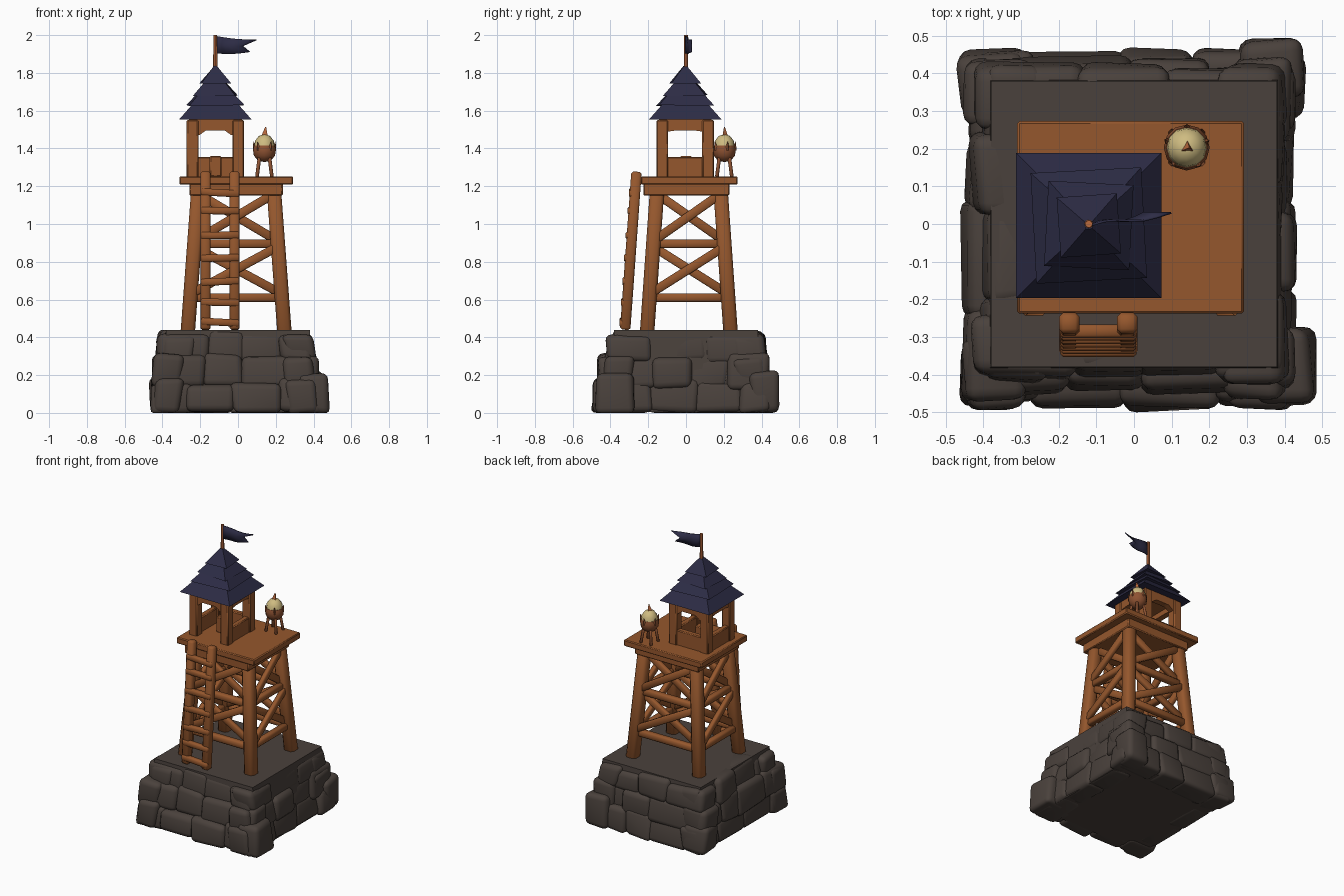
import bpy, bmesh, math, random
from mathutils import Vector, Matrix

random.seed(23)
if "Cube" in bpy.data.objects:
    bpy.data.objects.remove(bpy.data.objects["Cube"])


def material(name, color):
    m = bpy.data.materials.new(name)
    m.use_nodes = True
    rgba = (*color, 1)
    m.diffuse_color = rgba
    bsdf = next(n for n in m.node_tree.nodes if n.type == 'BSDF_PRINCIPLED')
    bsdf.inputs["Base Color"].default_value = rgba
    return m


WOOD = material("wood", (0.30, 0.095, 0.026))
STONE = material("dark_stone", (0.068, 0.053, 0.045))
ROOF = material("navy_shingle", (0.026, 0.025, 0.060))
STRAW = material("straw", (0.62, 0.50, 0.22))
CLAY = material("brazier_brown", (0.27, 0.085, 0.032))
FLAME = material("flame_orange", (0.50, 0.145, 0.048))


def finish(name, bm, mat, angle=40):
    """Store a bmesh as an object, smooth except at sharp edges."""
    bmesh.ops.recalc_face_normals(bm, faces=bm.faces)
    for f in bm.faces:
        f.smooth = True
    for e in bm.edges:
        e.smooth = e.calc_face_angle(0) < math.radians(angle)
    me = bpy.data.meshes.new(name)
    bm.to_mesh(me)
    bm.free()
    me.materials.append(mat)
    ob = bpy.data.objects.new(name, me)
    bpy.context.collection.objects.link(ob)
    return ob


def bevel(bm, width, segments=1):
    bmesh.ops.bevel(bm, geom=list(bm.edges), offset=width, segments=segments,
                    affect='EDGES', profile=0.5)


def box(name, lo, hi, mat=WOOD, edge=0.006):
    lo, hi = Vector(lo), Vector(hi)
    bm = bmesh.new()
    bmesh.ops.create_cube(bm, size=1, matrix=Matrix.Translation((lo + hi) / 2)
                          @ Matrix.Diagonal((*(hi - lo), 1)))
    bevel(bm, edge)
    return finish(name, bm, mat)


def beam(name, a, b, width, depth, normal=(0, 1, 0), mat=WOOD):
    """Bevelled bar from a to b; depth is measured along the normal."""
    a, b = Vector(a), Vector(b)
    z = (b - a).normalized()
    x = Vector(normal).cross(z).normalized()
    y = z.cross(x)
    rot = Matrix((x, y, z)).transposed().to_4x4()
    bm = bmesh.new()
    bmesh.ops.create_cube(bm, size=1, matrix=Matrix.Translation((a + b) / 2) @ rot
                          @ Matrix.Diagonal((width, depth, (b - a).length, 1)))
    bevel(bm, min(width, depth) * 0.2)
    return finish(name, bm, mat, 50)


def lathe(name, profile, center, mat, steps=12):
    bm = bmesh.new()
    vs = [bm.verts.new((r, 0, z)) for r, z in profile]
    es = [bm.edges.new(p) for p in zip(vs, vs[1:])]
    bmesh.ops.spin(bm, geom=vs + es, cent=(0, 0, 0), axis=(0, 0, 1),
                   angle=math.tau, steps=steps)
    bmesh.ops.remove_doubles(bm, verts=bm.verts, dist=0.0005)
    bmesh.ops.translate(bm, verts=bm.verts, vec=(*center, 0))
    return finish(name, bm, mat)


def cone(name, pos, r0, r1, height, sides, mat, rot=Matrix(), wobble=0):
    """Cone standing on pos, turned by rot."""
    bm = bmesh.new()
    bmesh.ops.create_cone(bm, cap_ends=True, segments=sides, radius1=r0, radius2=r1,
                          depth=height, matrix=Matrix.Translation(pos) @ rot
                          @ Matrix.Translation((0, 0, height / 2)))
    for v in bm.verts:
        v.co.z += random.uniform(-wobble, wobble)
    return finish(name, bm, mat, 30)


# Rock base: solid core with three courses of rough stones
cone("rock_core", (0, 0, 0.005), 0.41 * math.sqrt(2), 0.38 * math.sqrt(2), 0.433, 4, STONE,
     Matrix.Rotation(math.pi / 4, 4, 'Z'))


def stone(x0, x1, outer, z0, z1, side):
    bm = bmesh.new()
    bmesh.ops.create_cube(bm, size=1)
    for v in bm.verts:
        lean = 0.012 if v.co.z > 0 else -0.006
        v.co = ((x0 + x1) / 2 + v.co.x * (x1 - x0),
                -outer + 0.08 + v.co.y * 0.16 + lean,
                (z0 + z1) / 2 + v.co.z * (z1 - z0))
        v.co += Vector([random.uniform(-0.014, 0.014) for _ in range(3)])
    bevel(bm, 0.034, 3)
    for v in bm.verts:
        v.co.z = min(max(v.co.z, 0), 0.44)
    bmesh.ops.rotate(bm, verts=bm.verts,
                     matrix=Matrix.Rotation(side * math.pi / 2, 3, 'Z'))
    finish("rock_stone", bm, STONE, 60)


# each course lists how far it reaches to the front, right, back and left
for z0, z1, reach in ((0, 0.18, (0.475, 0.432, 0.447, 0.455)),
                      (0.13, 0.32, (0.452, 0.415, 0.43, 0.442)),
                      (0.27, 0.437, (0.405, 0.39, 0.412, 0.417))):
    for side in range(4):
        x = -reach[(side - 1) % 4]
        stop = reach[(side + 1) % 4]
        while x < stop - 0.02:
            w = random.uniform(0.17, 0.31)
            end = stop if x + w > stop - 0.14 else x + w
            stone(x - 0.01, end + 0.01, reach[side] + random.uniform(-0.018, 0.02),
                  z0, z1 + random.uniform(-0.03, 0.004), side)
            x = end
# two larger corner boulders
stone(-0.475, -0.28, 0.48, 0, 0.21, 1)
stone(-0.45, -0.28, 0.495, 0, 0.22, 2)


# Tower frame: four leaning legs, rails and crossed braces
def leg_point(sx, sy, z):
    t = (z - 0.44) / 0.74
    return Vector((-0.01 + sx * (0.255 - 0.055 * t), 0.015 + sy * (0.22 - 0.052 * t), z))


corners = [(-1, -1), (1, -1), (1, 1), (-1, 1)]
for i, c in enumerate(corners):
    d = corners[(i + 1) % 4]
    beam("tower_leg", leg_point(*c, 0.42), leg_point(*c, 1.2), 0.076, 0.076)
    n = Vector(((c[0] + d[0]) / 2, (c[1] + d[1]) / 2, 0))
    for z in (0.61, 0.895):
        beam("tower_rail", leg_point(*c, z), leg_point(*d, z), 0.046, 0.044, n)
    for z0, z1 in ((0.63, 0.88), (0.91, 1.16)):
        for p, q, off in ((c, d, 0.014), (d, c, -0.014)):
            beam("cross_brace", leg_point(*p, z0) + n * off, leg_point(*q, z1) + n * off,
                 0.047, 0.032, n)

# Platform
box("platform_frame", (-0.258, -0.225, 1.15), (0.237, 0.23, 1.215))
box("platform_deck", (-0.31, -0.238, 1.208), (0.292, 0.273, 1.252))

# Ladder
for x in (-0.172, -0.018):
    beam("ladder_rail", (x, -0.322, 0.44), (x, -0.262, 1.277), 0.054, 0.055)
for z in (0.48, 0.585, 0.695, 0.82, 0.94, 1.07, 1.165):
    y = -0.338 + 0.062 * (z - 0.44) / 0.84
    tilt = random.uniform(-0.006, 0.006)
    beam("ladder_rung", (-0.195, y, z + tilt), (0.006, y, z - tilt), 0.038, 0.036)

# Cabin: corner posts, low walls, headers and a doorway to the ladder
CX, CY = -0.12, -0.004
for sx, sy in corners:
    x, y = CX + sx * 0.121, CY + sy * 0.121
    box("cabin_post", (x - 0.031, y - 0.031, 1.245), (x + 0.031, y + 0.031, 1.55))
for k in range(4):
    turn = Matrix.Translation((CX, CY, 0)) @ Matrix.Rotation(k * math.pi / 2, 4, 'Z')
    side_z = 1.49 if k % 2 else 1.47
    arch = [(-0.1, 1.55), (-0.1, side_z), (-0.085, side_z), (-0.05, 1.495),
            (0.05, 1.495), (0.085, side_z), (0.1, side_z), (0.1, 1.55)]
    bm = bmesh.new()
    face = bm.faces.new([bm.verts.new((x, -0.145, z)) for x, z in arch])
    inner = bmesh.ops.extrude_face_region(bm, geom=[face])["geom"]
    bmesh.ops.translate(bm, vec=(0, 0.04, 0),
                        verts=[v for v in inner if isinstance(v, bmesh.types.BMVert)])
    bm.transform(turn)
    finish("cabin_header", bm, WOOD)
    if k:
        wall = box("cabin_low_wall", (-0.1, -0.145, 1.245), (0.1, -0.105, 1.355))
        wall.matrix_world = turn
box("cabin_stool", (-0.15, -0.03, 1.25), (-0.087, 0.03, 1.36))
box("cabin_ceiling", (CX - 0.14, CY - 0.14, 1.53), (CX + 0.14, CY + 0.14, 1.56))

# Stepped roof
for z, r0, r1, h, twist in ((1.552, 0.193, 0.105, 0.1, 0), (1.627, 0.147, 0.072, 0.085, 3),
                            (1.683, 0.113, 0.048, 0.078, -3), (1.738, 0.08, 0.009, 0.095, 4)):
    cone("roof_tier", (CX, CY, z), r0 * math.sqrt(2), r1 * math.sqrt(2), h, 4, ROOF,
         Matrix.Rotation(math.radians(45 + twist), 4, 'Z'), 0.006 if twist else 0)

# Flagpole and swallowtail flag
cone("flagpole", (CX, 0, 1.8), 0.012, 0.01, 0.2, 8, FLAME)
bm = bmesh.new()
rows = []
for ends in ((0.098, 1.995, 1.977), (0.026, 1.95, 1.943), (0.062, 1.903, 1.91)):
    row = []
    for i in range(7):
        t = i / 6
        x = -0.115 + (ends[0] + 0.115) * t
        row.append(bm.verts.new((x, 0.028 * t + 0.006 * math.sin(t * 7),
                                 ends[1] + (ends[2] - ends[1]) * t
                                 - 0.006 * math.sin(t * math.pi))))
    rows.append(row)
for upper, lower in zip(rows, rows[1:]):
    for i in range(6):
        bm.faces.new((upper[i], lower[i], lower[i + 1], upper[i + 1]))
flag = finish("flag", bm, ROOF)
flag.modifiers.new("thickness", 'SOLIDIFY').thickness = 0.006

# Brazier with straw, flame tip, outward rim spikes and splayed legs
BX, BY = 0.14, 0.203
lathe("brazier_bowl", [(0, 1.328), (0.034, 1.335), (0.056, 1.362), (0.061, 1.395),
                       (0.055, 1.415), (0.045, 1.415), (0, 1.405)], (BX, BY), CLAY)
lathe("straw_heap", [(0.054, 1.408), (0.05, 1.44), (0.03, 1.466), (0, 1.476)], (BX, BY), STRAW)
cone("flame_tip", (BX, BY, 1.458), 0.022, 0.003, 0.056, 3, FLAME,
     Matrix.Rotation(0.12, 4, 'Y'))
for k in range(5):
    a = k * math.tau / 5 + 0.3
    out = Vector((math.cos(a), math.sin(a), 0))
    tilt = Matrix.Rotation(a, 4, 'Z') @ Matrix.Rotation(0.25, 4, 'Y')
    cone("rim_spike", Vector((BX, BY, 1.392)) + out * 0.05, 0.014, 0.001, 0.046, 4, CLAY, tilt)
for k in range(4):
    a = math.pi / 4 + k * math.pi / 2
    out = Vector((math.cos(a), math.sin(a), 0))
    base = Vector((BX, BY, 0))
    beam("brazier_leg", base + out * 0.056 + Vector((0, 0, 1.25)),
         base + out * 0.036 + Vector((0, 0, 1.36)), 0.017, 0.017, out, CLAY)
